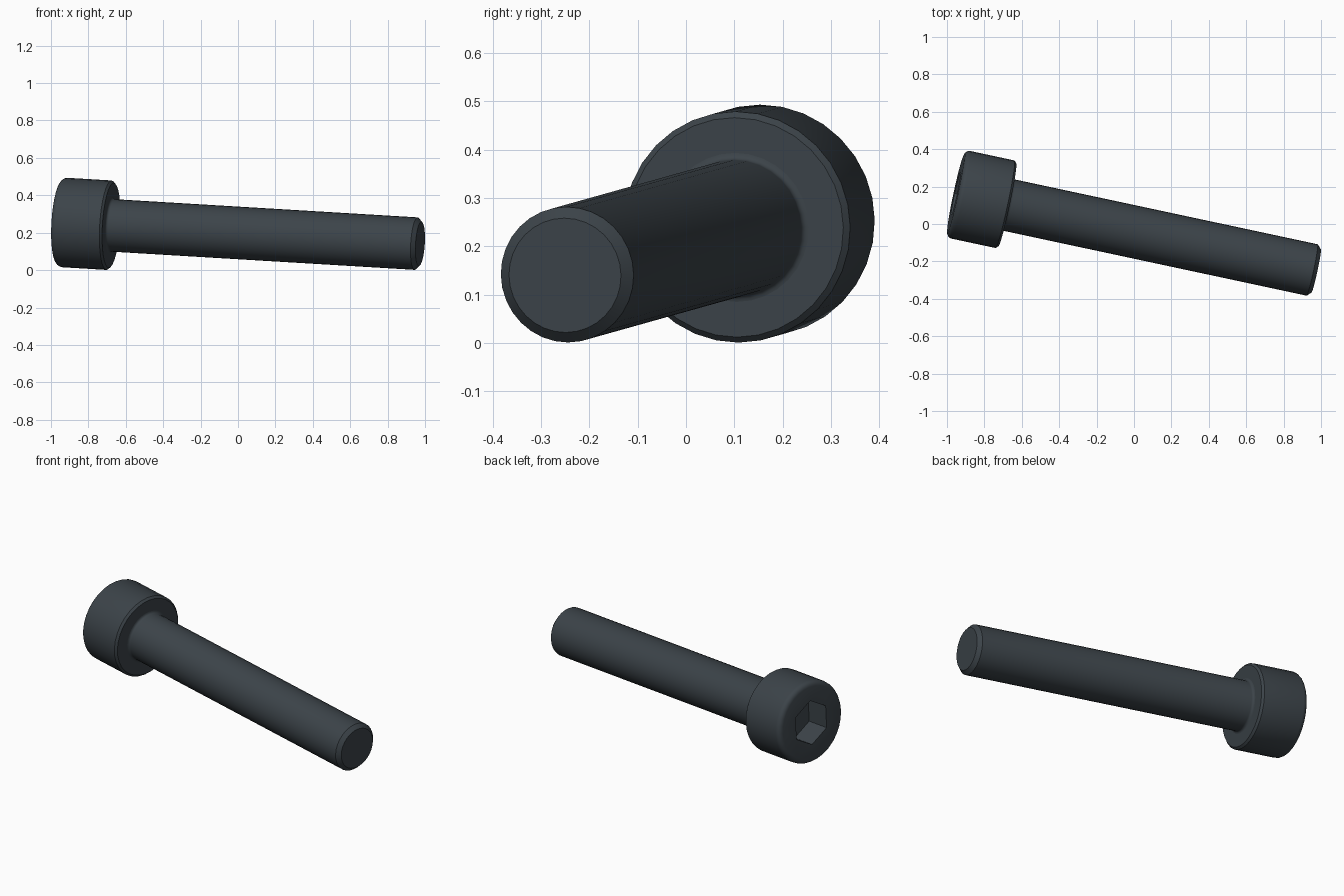
import bpy, bmesh, math
from mathutils import Vector

cube = bpy.data.objects.get("Cube")
if cube:
    bpy.data.objects.remove(cube, do_unlink=True)

SEGMENTS = 32
AXIS = Vector((1, -0.214, -0.06)).normalized()   # from head to tip
BASE = Vector((-0.953, 0.162, 0.256))            # centre of the head's outer face
LENGTH, HEAD_LENGTH = 1.974, 0.282
HEAD_R, SHAFT_R = 0.2395, 0.1405
ROUND, NECK, CHAMFER = 0.028, 0.014, 0.022
HEX_R, HEX_DEPTH = 0.13, 0.141

steel = bpy.data.materials.new("dark steel")
steel.use_nodes = True
colour = (0.045, 0.057, 0.067, 1)
steel.diffuse_color = colour
steel.node_tree.nodes["Principled BSDF"].inputs["Base Color"].default_value = colour


def ring(bm, radius, z, count=SEGMENTS):
    """Closed ring of vertices, one of them straight up."""
    turns = [math.pi / 2 + math.tau * i / count for i in range(count)]
    return [bm.verts.new((radius * math.cos(a), radius * math.sin(a), z)) for a in turns]


def skin(bm, rings):
    """Quads between each pair of neighbouring rings."""
    for a, b in zip(rings, rings[1:]):
        for i in range(len(a)):
            j = (i + 1) % len(a)
            bm.faces.new((a[i], a[j], b[j], b[i]))


def loop_edges(bm, verts):
    return [bm.edges.get((v, verts[i - 1])) for i, v in enumerate(verts)]


def arc(cr, cz, radius, start, end, steps=4):
    """Rounded corner of a profile as (radius, z) points."""
    angles = [math.radians(start + (end - start) * i / steps) for i in range(steps + 1)]
    return [(cr + radius * math.cos(a), cz + radius * math.sin(a)) for a in angles]


def finish(bm, name):
    mesh = bpy.data.meshes.new(name)
    bm.to_mesh(mesh)
    bm.free()
    mesh.materials.append(steel)
    obj = bpy.data.objects.new(name, mesh)
    bpy.context.collection.objects.link(obj)
    obj.location = BASE
    obj.rotation_mode = "QUATERNION"
    obj.rotation_quaternion = AXIS.to_track_quat("Z", "Y")
    bpy.ops.object.select_all(action="DESELECT")
    obj.select_set(True)
    bpy.context.view_layer.objects.active = obj
    bpy.ops.object.shade_smooth_by_angle(angle=math.radians(28))
    return obj


# Head: rounded outer rim, chamfered underside, hexagonal socket
bm = bmesh.new()
profile = arc(HEAD_R - ROUND, ROUND, ROUND, -90, 0)
profile += [(HEAD_R, HEAD_LENGTH - 0.012), (HEAD_R - 0.012, HEAD_LENGTH),
            (SHAFT_R + NECK, HEAD_LENGTH)]
rings = [ring(bm, r, z) for r, z in profile]
skin(bm, rings)
socket = [ring(bm, HEX_R, z, 6) for z in (0, HEX_DEPTH)]
skin(bm, socket)
bm.faces.new(socket[1])
bmesh.ops.triangle_fill(bm, use_beauty=True, use_dissolve=False, normal=(0, 0, -1),
                        edges=loop_edges(bm, rings[0]) + loop_edges(bm, socket[0]))
bmesh.ops.recalc_face_normals(bm, faces=bm.faces)
if next(f for f in bm.faces if abs(f.calc_center_median().z - HEX_DEPTH) < 1e-4
        and len(f.verts) == 6).normal.z > 0:
    bmesh.ops.reverse_faces(bm, faces=bm.faces)
finish(bm, "head")

# Shaft: small fillet under the head, chamfered flat tip
bm = bmesh.new()
profile = arc(SHAFT_R + NECK, HEAD_LENGTH + NECK, NECK, 270, 180)
profile += [(SHAFT_R, LENGTH - CHAMFER), (SHAFT_R - CHAMFER, LENGTH)]
rings = [ring(bm, r, z) for r, z in profile]
skin(bm, rings)
tip = bm.faces.new(rings[-1])
bmesh.ops.recalc_face_normals(bm, faces=bm.faces)
if tip.normal.z < 0:
    bmesh.ops.reverse_faces(bm, faces=bm.faces)
finish(bm, "shaft")
